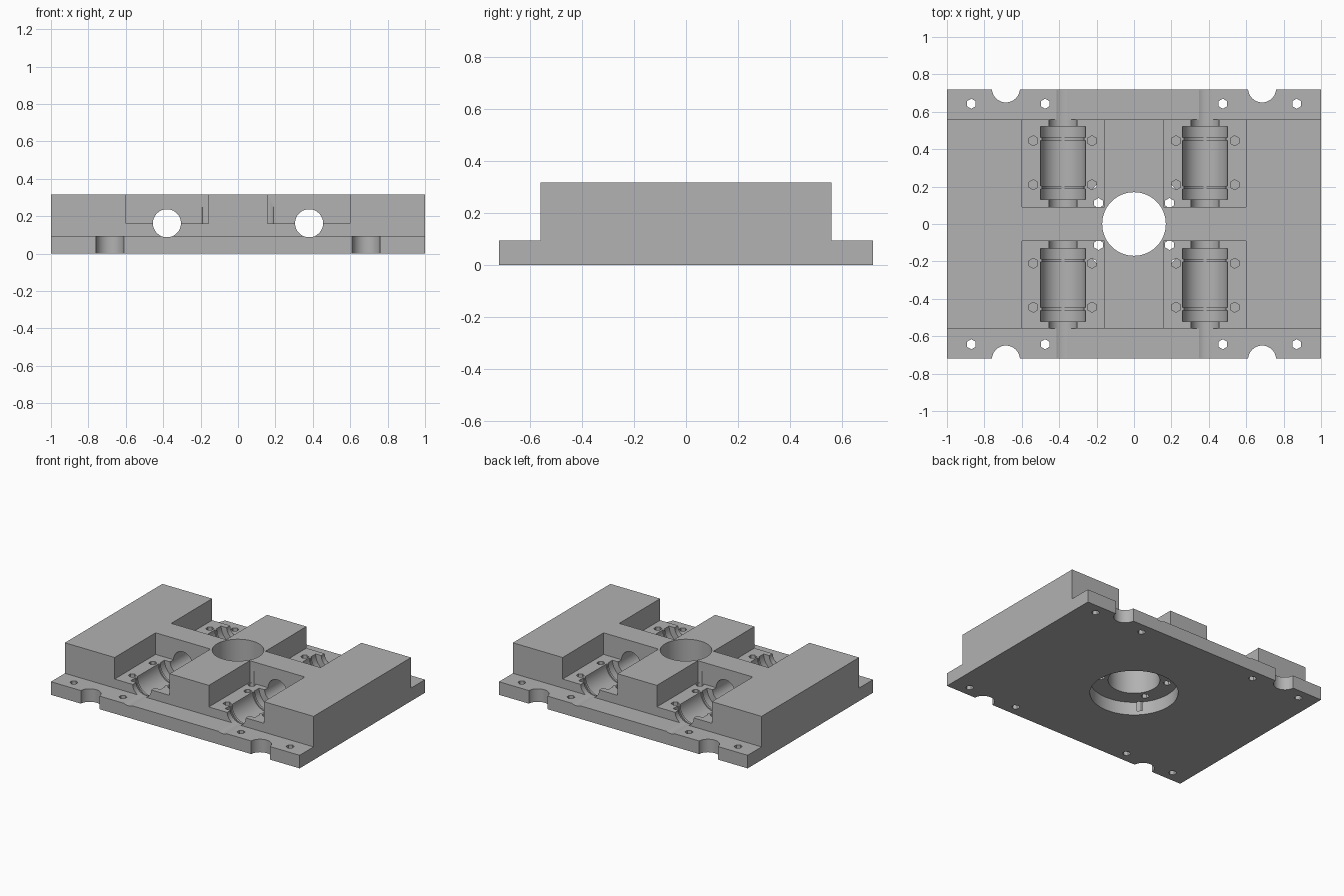
import bpy, bmesh, math
from mathutils import Matrix

if "Cube" in bpy.data.objects:
    bpy.data.objects.remove(bpy.data.objects["Cube"])

HALF_X, HALF_Y, BODY_Y = 1.0, 0.72, 0.56
FLANGE_Z, TOP_Z, FLOOR_Z = 0.095, 0.317, 0.16
ROD_X, ROD_Z, ROD_R, BEARING_R, RIDGE_R = 0.38, 0.162, 0.075, 0.12, 0.112
SIGNS = [(sx, sy) for sx in (-1, 1) for sy in (-1, 1)]

grey = bpy.data.materials.new("plain grey")
grey.use_nodes = True
COLOUR = (0.445, 0.445, 0.445, 1)
grey.diffuse_color = COLOUR
grey.node_tree.nodes["Principled BSDF"].inputs["Base Color"].default_value = COLOUR


def make_object(name, bm):
    bmesh.ops.recalc_face_normals(bm, faces=bm.faces)
    mesh = bpy.data.meshes.new(name)
    bm.to_mesh(mesh)
    bm.free()
    mesh.materials.append(grey)
    obj = bpy.data.objects.new(name, mesh)
    bpy.context.collection.objects.link(obj)
    return obj


def add_box(bm, x0, x1, y0, y1, z0, z1):
    place = Matrix.Translation(((x0 + x1) / 2, (y0 + y1) / 2, (z0 + z1) / 2))
    size = Matrix.Diagonal((abs(x1 - x0), abs(y1 - y0), z1 - z0, 1))
    bmesh.ops.create_cube(bm, size=1, matrix=place @ size)


def add_cylinder(bm, x, y, radius, z0, z1, sides):
    bmesh.ops.create_cone(bm, cap_ends=True, segments=sides, radius1=radius, radius2=radius,
                          depth=z1 - z0, matrix=Matrix.Translation((x, y, (z0 + z1) / 2)))


def add_lathe_y(bm, x, z, profile, sides=48):
    """Solid of revolution about a line along y; profile is (y, radius)."""
    rings = []
    for y, r in profile:
        angles = [math.tau * (i + 0.5) / sides for i in range(sides)]
        rings.append([bm.verts.new((x + r * math.cos(a), y, z + r * math.sin(a))) for a in angles])
    for a, b in zip(rings, rings[1:]):
        for i in range(sides):
            j = (i + 1) % sides
            bm.faces.new((a[i], a[j], b[j], b[i]))
    bm.faces.new(rings[0])
    bm.faces.new(rings[-1])


def cut(target, name, bm):
    cutter = make_object(name, bm)
    cutter.hide_render = True
    mod = target.modifiers.new(name, 'BOOLEAN')
    mod.operation, mod.solver, mod.object = 'DIFFERENCE', 'EXACT', cutter
    bpy.context.view_layer.objects.active = target
    bpy.ops.object.modifier_apply(modifier=name)
    bpy.data.objects.remove(cutter)


# Stepped block: thin flanges front and back, thick body between
bm = bmesh.new()
outline = [(-HALF_Y, 0), (HALF_Y, 0), (HALF_Y, FLANGE_Z), (BODY_Y, FLANGE_Z), (BODY_Y, TOP_Z),
           (-BODY_Y, TOP_Z), (-BODY_Y, FLANGE_Z), (-HALF_Y, FLANGE_Z)]
end = bm.faces.new([bm.verts.new((-HALF_X, y, z)) for y, z in outline])
grown = bmesh.ops.extrude_face_region(bm, geom=[end], use_keep_orig=True)
bmesh.ops.translate(bm, vec=(2 * HALF_X, 0, 0),
                    verts=[v for v in grown["geom"] if isinstance(v, bmesh.types.BMVert)])
block = make_object("carriage_block", bm)

# Four bearing pockets, open at the front and back
bm = bmesh.new()
for sx, sy in SIGNS:
    add_box(bm, sx * 0.158, sx * 0.6, sy * 0.09, sy * 0.8, FLOOR_Z, 0.4)
cut(block, "pocket_cutter", bm)

# Rod bores with bearing seats and their retaining ridges
half = [(0.09, ROD_R), (0.13, ROD_R), (0.13, BEARING_R)]
for y in (0.195, 0.455):
    half += [(y - 0.008, BEARING_R), (y - 0.008, RIDGE_R), (y + 0.008, RIDGE_R), (y + 0.008, BEARING_R)]
half += [(0.52, BEARING_R), (0.52, ROD_R), (0.8, ROD_R)]
profile = [(-y, r) for y, r in reversed(half)] + half
bm = bmesh.new()
for sx in (-1, 1):
    add_lathe_y(bm, sx * ROD_X, ROD_Z, profile)
cut(block, "rod_bore_cutter", bm)

# Central hole and the wider recess underneath
bm = bmesh.new()
add_cylinder(bm, 0, 0, 0.17, -0.1, 0.4, 64)
cut(block, "centre_hole_cutter", bm)
bm = bmesh.new()
add_cylinder(bm, 0, 0, 0.29, -0.1, 0.095, 64)
cut(block, "recess_cutter", bm)

# Rounded notches in the flanges, hexagonal screw holes
bm = bmesh.new()
for sx, sy in SIGNS:
    add_cylinder(bm, sx * 0.685, sy * 0.725, ROD_R, -0.1, 0.15, 40)
    for x, y in ((0.87, 0.643), (0.475, 0.643), (0.19, 0.112)):
        add_cylinder(bm, sx * x, sy * y, 0.027, -0.1, 0.25, 6)
    for x in (0.225, 0.538):
        for y in (0.21, 0.445):
            add_cylinder(bm, sx * x, sy * y, 0.027, 0.03, 0.25, 6)
cut(block, "notch_and_screw_cutter", bm)

# Smooth the bores, keep the edges crisp
bpy.ops.object.select_all(action='DESELECT')
block.select_set(True)
bpy.context.view_layer.objects.active = block
bpy.ops.object.shade_smooth_by_angle(angle=math.radians(30))
